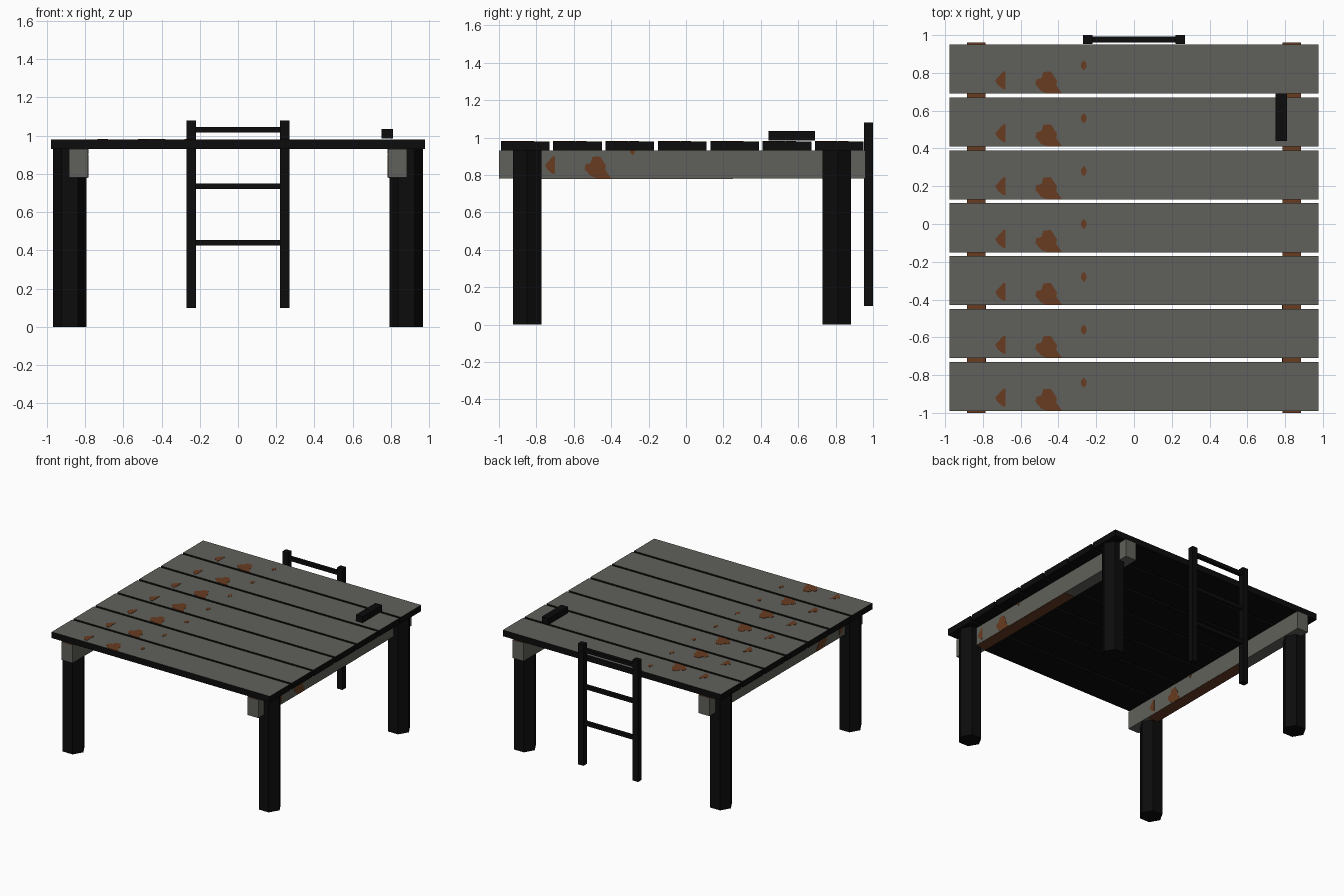
import bpy, bmesh, math
from mathutils import Vector

if "Cube" in bpy.data.objects:
    bpy.data.objects.remove(bpy.data.objects["Cube"])


def material(name, rgb):
    m = bpy.data.materials.new(name)
    m.diffuse_color = (*rgb, 1)
    m.use_nodes = True
    m.node_tree.nodes["Principled BSDF"].inputs["Base Color"].default_value = m.diffuse_color
    return m


GREY = material("weathered grey", (0.118, 0.118, 0.104))
BLACK = material("tar black", (0.0035, 0.0035, 0.0035))
RUST = material("rust brown", (0.14, 0.045, 0.016))


def finish(name, bm, mats):
    bmesh.ops.recalc_face_normals(bm, faces=bm.faces)
    me = bpy.data.meshes.new(name)
    bm.to_mesh(me)
    bm.free()
    for m in mats:
        me.materials.append(m)
    ob = bpy.data.objects.new(name, me)
    bpy.context.collection.objects.link(ob)
    return ob


def box(name, lo, hi, mats, rule=None):
    bm = bmesh.new()
    bmesh.ops.create_cube(bm, size=1)
    lo, hi = Vector(lo), Vector(hi)
    for v in bm.verts:
        v.co = Vector([(lo[i] + hi[i]) / 2 + v.co[i] * (hi[i] - lo[i]) for i in range(3)])
    bm.normal_update()
    if rule:
        for f in bm.faces:
            f.material_index = rule(f)
    return finish(name, bm, mats)


# Rust stains: (along the board, up from its lower edge)
STAINS = [
    [(-.735, .07), (-.69, .12), (-.68, .115), (-.68, .025), (-.69, .022), (-.72, .045)],
    [(-.38, 0), (-.455, 0), (-.49, .012), (-.522, .05), (-.517, .075), (-.49, .082),
     (-.48, .115), (-.44, .118), (-.408, .068), (-.412, .045)],
    [(-.28, .14), (-.28, .16), (-.265, .178), (-.252, .16), (-.252, .14), (-.265, .122)],
]


def stains(name, place, offset):
    """Thin rust plates; place maps board coordinates to space."""
    bm = bmesh.new()
    for pts in STAINS:
        f = bm.faces.new([bm.verts.new(place(u, v)) for u, v in pts])
        ext = bmesh.ops.extrude_face_region(bm, geom=[f], use_keep_orig=True)
        moved = [g for g in ext["geom"] if isinstance(g, bmesh.types.BMVert)]
        bmesh.ops.translate(bm, verts=moved, vec=offset)
    finish(name, bm, [RUST])


# Deck planks: grey on top, black edges and underside
for i in range(7):
    y = -0.99 + 0.28 * i
    box(f"deck_plank_{i + 1}", (-.978, y, .93), (.978, y + .26, .98), [GREY, BLACK],
        lambda f: 0 if f.normal.z > .5 else 1)
    stains(f"plank_rust_{i + 1}", lambda u, v: (u, y + v, .9795), (0, 0, .0025))

for side, s in (("left", -1), ("right", 1)):
    # Support beams, with rusted top and partly rusted underside
    a, b = sorted((s * .785, s * .883))
    box(f"{side}_beam", (a, -1, .782), (b, .96, .93), [GREY, RUST],
        lambda f: 1 if f.normal.z > .5 else 0)
    box(f"{side}_beam_underside_rust", (a + .002, -.78, .7795), (b - .002, .25, .783), [RUST])
    for face, x, d in (("west", a, -1), ("east", b, 1)):
        stains(f"{side}_beam_{face}_rust",
               lambda u, v: (x - d * .0005, u - .02, min(.782 + v, .93)), (d * .0025, 0, 0))

    # Hexagonal posts
    for end, y in (("front", -.85), ("back", .807)):
        bm = bmesh.new()
        bmesh.ops.create_cone(bm, cap_ends=True, segments=6, radius1=.088, radius2=.088, depth=.979)
        for v in bm.verts:
            v.co.xyz = v.co.x, v.co.y, v.co.z + .4895
        # turn so that two corners lie on the x axis
        ang = math.atan2(bm.verts[:][0].co.y, bm.verts[:][0].co.x)
        for v in bm.verts:
            c, t = math.cos(-ang), math.sin(-ang)
            v.co.x, v.co.y = v.co.x * c - v.co.y * t + s * .88, v.co.x * t + v.co.y * c + y
        finish(f"{end}_{side}_post", bm, [BLACK])

    # Ladder rails
    a, b = sorted((s * .22, s * .27))
    box(f"ladder_{side}_rail", (a, .953, .10), (b, 1.0, 1.08), [BLACK])

# Ladder rungs
for i, z in enumerate((.44, .735, 1.03)):
    box(f"ladder_rung_{i + 1}", (-.23, .961, z - .014), (.23, .992, z + .014), [BLACK])

# Small mooring block on the deck
box("mooring_block", (.75, .44, .985), (.81, .69, 1.035), [BLACK])
